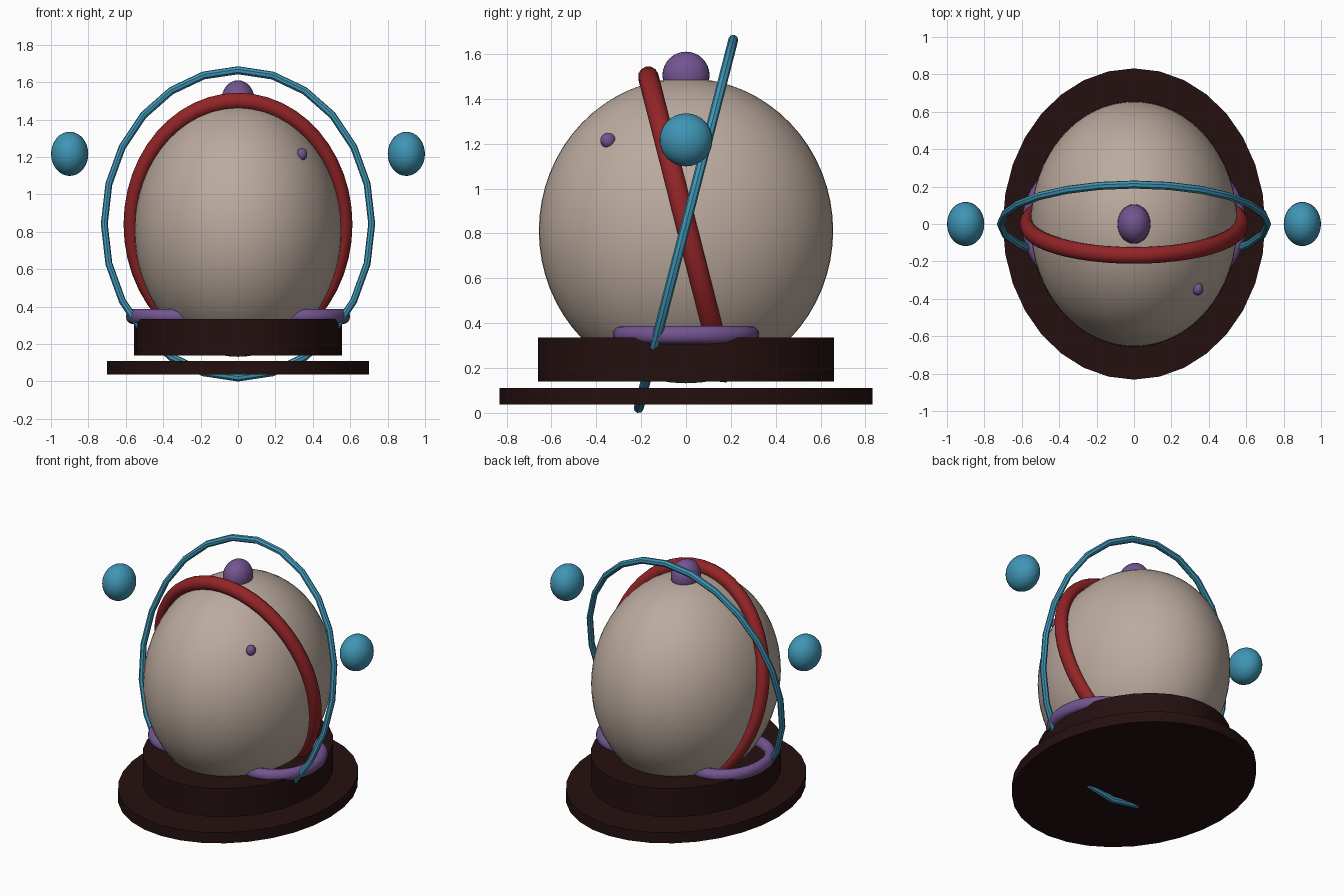
import bpy
import math

if "Cube" in bpy.data.objects:
    bpy.data.objects.remove(bpy.data.objects["Cube"])

SQUEEZE = 0.843  # every part is narrower in x than in y


def material(name, rgb):
    m = bpy.data.materials.new(name)
    m.diffuse_color = (*rgb, 1.0)
    m.use_nodes = True
    m.node_tree.nodes["Principled BSDF"].inputs["Base Color"].default_value = m.diffuse_color
    return m


cream = material("warm_cream", (0.50, 0.405, 0.345))
teal = material("teal_blue", (0.05, 0.30, 0.46))
red = material("deep_red", (0.29, 0.018, 0.02))
purple = material("purple", (0.17, 0.09, 0.28))
dark = material("dark_brown", (0.018, 0.005, 0.005))


def finish(name, mat):
    ob = bpy.context.object
    ob.name = name
    ob.data.materials.append(mat)
    bpy.ops.object.shade_smooth_by_angle(angle=math.radians(40))
    return ob


def ball(name, mat, loc, ry, rz=None, segments=32):
    bpy.ops.mesh.primitive_uv_sphere_add(
        segments=segments, ring_count=segments // 2, radius=1, location=loc)
    bpy.context.object.scale = (ry * SQUEEZE, ry, rz or ry)
    return finish(name, mat)


def disc(name, mat, z0, z1, ry):
    bpy.ops.mesh.primitive_cylinder_add(
        vertices=32, radius=1, depth=1, location=(0, 0, (z0 + z1) / 2))
    bpy.context.object.scale = (ry * SQUEEZE, ry, z1 - z0)
    return finish(name, mat)


def ring(name, mat, loc, major, minor, tilt, segments, sides):
    bpy.ops.mesh.primitive_torus_add(
        location=loc, rotation=(math.radians(tilt), 0, 0),
        major_radius=major, minor_radius=minor,
        major_segments=segments, minor_segments=sides)
    bpy.context.object.scale.x = SQUEEZE
    return finish(name, mat)


# stand
disc("base_plate", dark, 0.037, 0.11, 0.832)
disc("base_drum", dark, 0.14, 0.335, 0.66)

# main globe with its top knob and small surface bump
ball("globe", cream, (0, 0, 0.812), 0.656, 0.68, 64)
ball("top_knob", purple, (0, 0, 1.505), 0.105)
ball("surface_bump", purple, (0.342, -0.348, 1.215), 0.034, segments=16)

# tilted hoops around the globe
ring("red_hoop", red, (0, 0, 0.84), 0.68, 0.046, 90 + 14.3, 48, 12)
ring("blue_hoop", teal, (0, 0, 0.8425), 0.848, 0.022, 90 - 14.4, 24, 8)

# mirrored side parts: floating balls and half-buried rings on the drum
for side, s in (("left", -1), ("right", 1)):
    ball("floating_ball_" + side, teal, (s * 0.90, 0, 1.217), 0.118)
    ring("foot_ring_" + side, purple, (s * 0.324, 0, 0.348), 0.287, 0.04, 0, 32, 12)
